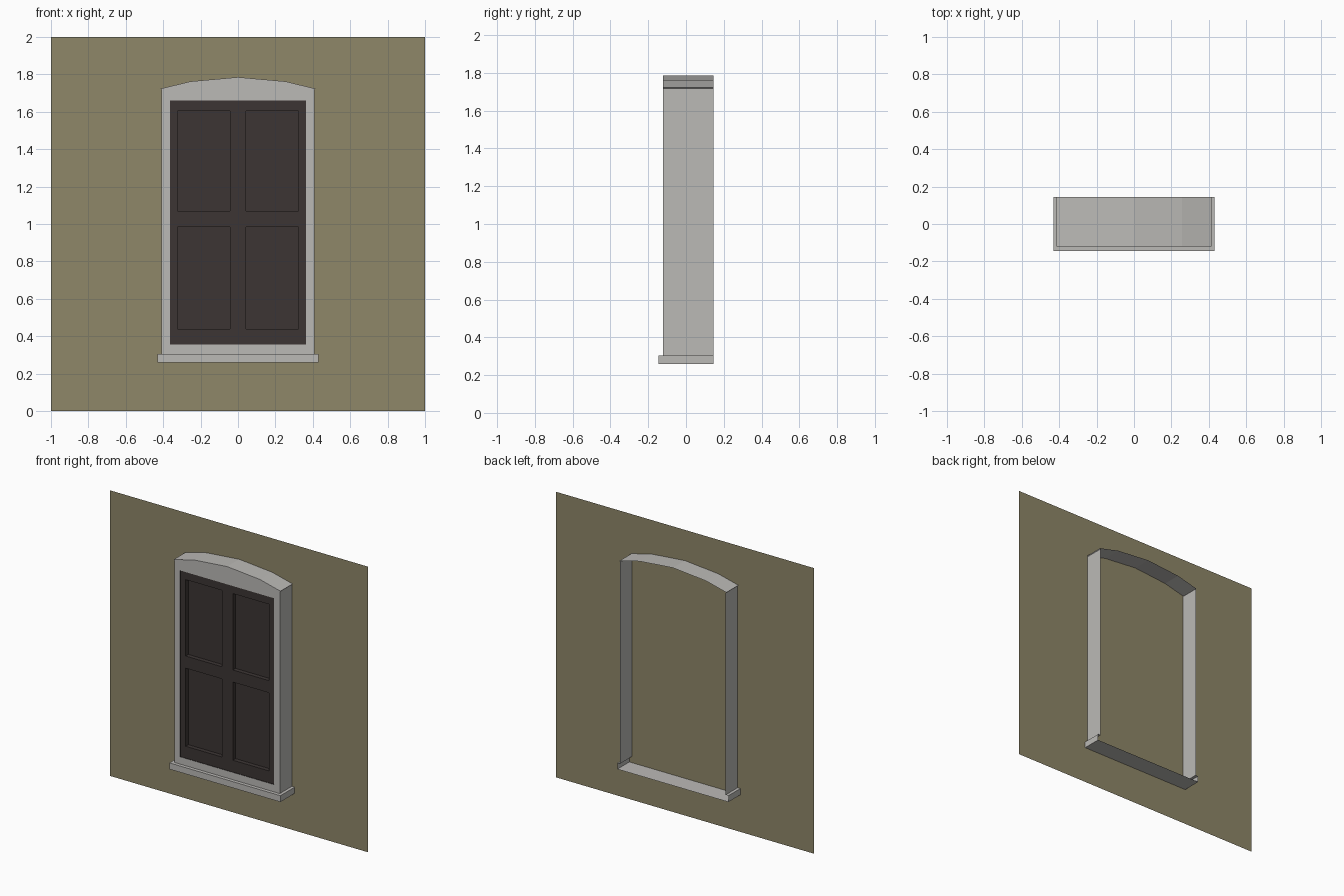
import bpy

if "Cube" in bpy.data.objects:
    bpy.data.objects.remove(bpy.data.objects["Cube"])

def material(name, rgb):
    m = bpy.data.materials.new(name)
    m.diffuse_color = (*rgb, 1)
    m.use_nodes = True
    m.node_tree.nodes["Principled BSDF"].inputs["Base Color"].default_value = m.diffuse_color
    return m

OLIVE = material("olive wall", (0.275, 0.243, 0.141))
STONE = material("pale stone", (0.50, 0.49, 0.47))
DARK = material("dark wood", (0.045, 0.036, 0.034))

def build(name, polys, mat):
    verts, faces = [], []
    for p in polys:
        faces.append(list(range(len(verts), len(verts) + len(p))))
        verts += p
    me = bpy.data.meshes.new(name)
    me.from_pydata(verts, [], faces)
    me.materials.append(mat)
    ob = bpy.data.objects.new(name, me)
    bpy.context.collection.objects.link(ob)
    return ob

def front(pts, y):
    """Face looking towards -y from a counter-clockwise (x, z) outline."""
    return [(x, y, z) for x, z in pts]

def band(pts, y0, y1, inward=False):
    """Side walls along an outline, from y0 back to y1."""
    out = []
    for (ax, az), (bx, bz) in zip(pts, pts[1:]):
        q = [(ax, y0, az), (ax, y1, az), (bx, y1, bz), (bx, y0, bz)]
        out.append(q[::-1] if inward else q)
    return out

def rect(x0, x1, z0, z1):
    return [(x0, z0), (x1, z0), (x1, z1), (x0, z1)]

def loop(pts):
    return pts + pts[:1]

YF, YB, YW = -0.121, 0.145, 0.0125      # frame front, frame back, wall plane
W = 0.409                               # frame half width
SX, SZ0, SZ1 = 0.363, 0.355, 1.66       # dark sash extents
ZS0, ZS1 = 0.26, 0.304                  # sill bottom and top

# wall sheet
build("wall", [front(rect(-1, 1, 0, 2), YW)], OLIVE)

# arched frame: hollow shell, open at the back
arch = [(W, 1.718), (0.414, 1.723), (0.257, 1.762), (0, 1.785),
        (-0.257, 1.762), (-0.414, 1.723), (-W, 1.718)]
outline = [(W, ZS1)] + arch + [(-W, ZS1)]
sash_rect = rect(-SX, SX, SZ0, SZ1)
STEP = 0.004
frame = band(outline, YF, YB)
frame += [front(rect(-W, W, ZS1, SZ0), YF),
          front(rect(-W, -SX, SZ0, SZ1), YF),
          front(rect(SX, W, SZ0, SZ1), YF),
          front([(-W, SZ1), (W, SZ1)] + arch, YF)]
build("frame", frame, STONE)

# sill: open at the back, with a ledge round the frame foot
S, YS = 0.43, -0.145
sill = [front(rect(-S, S, ZS0, ZS1), YS)]
sill += band([(-S, ZS1), (-S, ZS0), (S, ZS0), (S, ZS1)], YS, YB)
sill.append([(x, y, ZS1) for x, y in
             [(-S, YS), (S, YS), (S, YB), (W, YB), (W, YF),
              (-W, YF), (-W, YB), (-S, YB)]])
build("sill", sill, STONE)

# dark sash with four recessed panels
xs = [-SX, -0.323, -0.042, 0.042, 0.323, SX]
zs = [SZ0, 0.438, 0.985, 1.07, 1.605, SZ1]
y = YF + STEP
DEPTH = 0.03
sash = band(loop(sash_rect), YF, y, inward=True)
for i in range(5):
    for k in range(5):
        cell = rect(xs[i], xs[i + 1], zs[k], zs[k + 1])
        if i % 2 and k % 2:
            sash.append(front(cell, y + DEPTH))
            sash += band(loop(cell), y, y + DEPTH, inward=True)
        else:
            sash.append(front(cell, y))
build("sash", sash, DARK)
